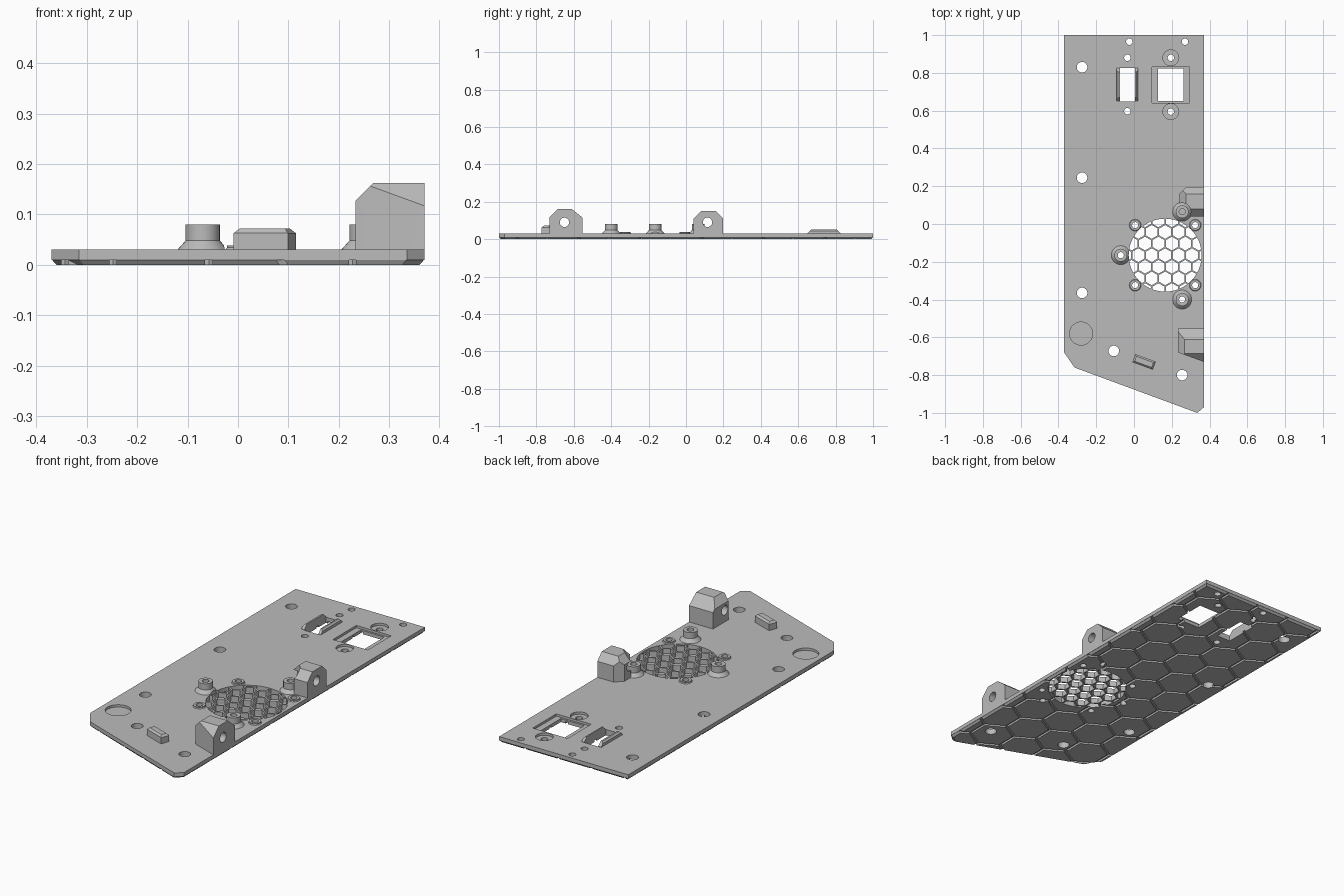
import bpy, bmesh
from math import sin, cos, pi, radians, sqrt
from mathutils import Vector, Matrix

cube = bpy.data.objects.get("Cube")
if cube:
    bpy.data.objects.remove(cube, do_unlink=True)

grey = bpy.data.materials.new("plain grey")
grey.use_nodes = True
grey.diffuse_color = (0.5, 0.5, 0.5, 1)
grey.node_tree.nodes["Principled BSDF"].inputs["Base Color"].default_value = (0.5, 0.5, 0.5, 1)


def ring(x, y, r, n=32, turn=0.0):
    return [(x + r * cos(turn + 2 * pi * i / n), y + r * sin(turn + 2 * pi * i / n)) for i in range(n)]


def rect(x0, x1, y0, y1):
    return [(x0, y0), (x1, y0), (x1, y1), (x0, y1)]


def prism(bm, pts, z0, z1, bottom=None):
    low = [bm.verts.new((x, y, z0)) for x, y in (bottom or pts)]
    top = [bm.verts.new((x, y, z1)) for x, y in pts]
    bm.faces.new(low[::-1])
    bm.faces.new(top)
    for i in range(len(pts)):
        j = (i + 1) % len(pts)
        bm.faces.new((low[i], low[j], top[j], top[i]))


def make(name, bm):
    bmesh.ops.recalc_face_normals(bm, faces=bm.faces)
    mesh = bpy.data.meshes.new(name)
    bm.to_mesh(mesh)
    bm.free()
    mesh.materials.append(grey)
    ob = bpy.data.objects.new(name, mesh)
    bpy.context.collection.objects.link(ob)
    return ob


def prisms(name, outlines, z0, z1):
    bm = bmesh.new()
    for pts in outlines:
        prism(bm, pts, z0, z1)
    return make(name, bm)


def cut(ob, *tools, op='DIFFERENCE'):
    for tool in tools:
        mod = ob.modifiers.new("cut", 'BOOLEAN')
        mod.operation, mod.solver, mod.object = op, 'EXACT', tool
        tool.hide_render = True
    bpy.context.view_layer.update()
    mesh = bpy.data.meshes.new_from_object(ob.evaluated_get(bpy.context.evaluated_depsgraph_get()))
    ob.modifiers.clear()
    ob.data = mesh
    return ob


def cut_block(name, xs, ys, zs, planes):
    """Box trimmed by (point, outward normal) planes."""
    bm = bmesh.new()
    prism(bm, rect(*xs, *ys), *zs)
    for co, no in planes:
        geom = bm.verts[:] + bm.edges[:] + bm.faces[:]
        res = bmesh.ops.bisect_plane(bm, geom=geom, plane_co=co, plane_no=no, clear_outer=True)
        edges = [e for e in res["geom_cut"] if isinstance(e, bmesh.types.BMEdge)]
        bmesh.ops.contextual_create(bm, geom=edges)
    return make(name, bm)


def hex_grid(cx, cy, pitch, gap, nx, ny):
    row = pitch * sqrt(3) / 2
    r = (pitch - gap) / sqrt(3)
    return [ring(cx + (i + (j % 2) / 2) * pitch, cy + j * row, r, 6, pi / 6)
            for j in range(-ny, ny + 1) for i in range(-nx, nx + 1)]


FAN = (0.165, -0.165)
FAN_R = 0.193
TOP = 0.03
standoffs = [(-0.07, -0.165), (0.255, -0.40), (0.255, 0.065)]
fan_screws = [(FAN[0] + sx * 0.159, FAN[1] + sy * 0.159) for sx in (-1, 1) for sy in (-1, 1)]
large_holes = [(-0.275, 0.83), (-0.275, 0.245), (-0.275, -0.365), (-0.107, -0.672), (0.255, -0.80)]
small_holes = [(-0.035, 0.88), (-0.035, 0.597), (0.195, 0.88), (0.195, 0.595), (-0.025, 0.965), (0.27, 0.965)]
outline = [(-0.37, 1), (-0.37, -0.68), (-0.315, -0.76), (0.335, -1), (0.37, -0.97), (0.37, 1)]

# Helpers for through holes and shallow pockets
holes = [ring(*FAN, FAN_R, 64), rect(-0.075, 0.005, 0.648, 0.825), rect(0.127, 0.262, 0.65, 0.822)]
holes += [ring(*p, 0.028) for p in large_holes] + [ring(*p, 0.017) for p in small_holes]
holes += [ring(*p, 0.016) for p in standoffs + fan_screws]
through = prisms("through_cutter", holes, -0.1, 0.2)
pocket = prisms("pocket_cutter", [ring(-0.28, -0.58, 0.061, 48), rect(0.095, 0.295, 0.64, 0.832)], 0.018, 0.1)
tabs = prisms("tab_cutter", [ring(0.195, 0.88, 0.042), ring(0.195, 0.595, 0.042)], 0.018, 0.1)

# Base plate
plate = cut(prisms("base_plate", [outline], 0.01, TOP), through, pocket, tabs)

# Hexagon tiles on the underside, tapered at the plate edge
bm = bmesh.new()
prism(bm, outline, 0, 0.011, [(x * 0.973, y * 0.99) for x, y in outline])
taper = make("underside_limit", bm)
tiles = prisms("underside_hexagons", hex_grid(-0.058, 0, 0.19, 0.014, 3, 7), -0.01, 0.02)
cut(tiles, taper, op='INTERSECT')
cut(tiles, through)

# Fan grille
grille = prisms("fan_grille", [ring(*FAN, FAN_R, 64)], 0.0, 0.028)
grille_holes = prisms("grille_cutter", hex_grid(*FAN, 0.071, 0.008, 4, 4), -0.05, 0.1)
cut(grille, grille_holes)

# Standoffs and fan screw bosses
def boss(name, x, y, r0, r1, z1, z2):
    bm = bmesh.new()
    prism(bm, ring(x, y, r1), TOP - 0.002, z1, ring(x, y, r0))
    lids = [f for f in bm.faces if f.calc_center_median().z > z1 - 0.0001]
    up = bmesh.ops.extrude_face_region(bm, geom=lids)
    bmesh.ops.delete(bm, geom=lids, context='FACES_ONLY')
    bmesh.ops.translate(bm, vec=(0, 0, z2 - z1), verts=[v for v in up["geom"] if isinstance(v, bmesh.types.BMVert)])
    return cut(make(name, bm), through)


round_parts = [plate, boss("standoff_left", *standoffs[0], 0.052, 0.034, 0.048, 0.08)]
round_parts += [boss("standoff", *p, 0.052, 0.034, 0.048, 0.08) for p in standoffs[1:]]
round_parts += [boss("fan_screw_boss", *p, 0.033, 0.028, 0.034, 0.038) for p in fan_screws]

# Hinge lugs on the side edge
front_lug = cut_block("front_lug", (0.233, 0.37), (-0.73, -0.553), (0.02, 0.162), [
    ((0.233, -0.68, 0), (-0.365, -1, 0)),
    ((0.3, -0.685, 0.162), (0, -1, 1)),
    ((0.3, -0.612, 0.162), (0, 0.8, 1)),
    ((0.268, 0, 0.162), (-1, 0, 1))])
rear_lug = cut_block("rear_lug", (0.24, 0.37), (0.04, 0.197), (0.02, 0.15), [
    ((0.3, 0.08, 0.15), (0, -1, 1)),
    ((0.3, 0.16, 0.15), (0, 1, 1)),
    ((0.275, 0, 0.15), (-1, 0, 1)),
    ((0.24, 0.16, 0), (-1, 1, 0))])
for lug, y in ((front_lug, -0.65), (rear_lug, 0.115)):
    bm = bmesh.new()
    bmesh.ops.create_cone(bm, cap_ends=True, segments=32, radius1=0.025, radius2=0.025, depth=0.4,
                          matrix=Matrix.Translation((0.3, y, 0.09)) @ Matrix.Rotation(pi / 2, 4, 'Y'))
    cut(lug, make("bore_cutter", bm))
    round_parts.append(lug)
cut(rear_lug, prisms("standoff_clearance", [ring(*standoffs[2], 0.046)], TOP, 0.3))

# Raised bars beside the switch opening
for name, x0, x1, side in (("switch_bar_right", -0.092, -0.075, -1), ("switch_bar_left", 0.005, 0.02, 1)):
    outer = x0 if side < 0 else x1
    cut_block(name, (x0, x1), (0.65, 0.825), (0.025, 0.052), [
        ((0, 0.67, 0.052), (0, -1, 1)), ((0, 0.805, 0.052), (0, 1, 1)),
        ((outer - side * 0.008, 0, 0.052), (side, 0, 1))])

# Small angled stop block with chamfered top
stop = cut_block("angled_stop", (-0.058, 0.058), (-0.023, 0.023), (0.025, 0.072), [
    ((-0.048, 0, 0.072), (-1, 0, 1)), ((0.048, 0, 0.072), (1, 0, 1)),
    ((0, -0.014, 0.072), (0, -1, 1)), ((0, 0.014, 0.072), (0, 1, 1))])
stop.location = (0.053, -0.73, 0)
stop.rotation_euler.z = radians(-20)

# Smooth the round walls, then drop the helpers
for ob in list(bpy.context.collection.objects):
    if ob.hide_render:
        bpy.data.objects.remove(ob, do_unlink=True)
for ob in round_parts:
    bpy.ops.object.select_all(action='DESELECT')
    ob.select_set(True)
    bpy.context.view_layer.objects.active = ob
    bpy.ops.object.shade_smooth_by_angle(angle=radians(25))
